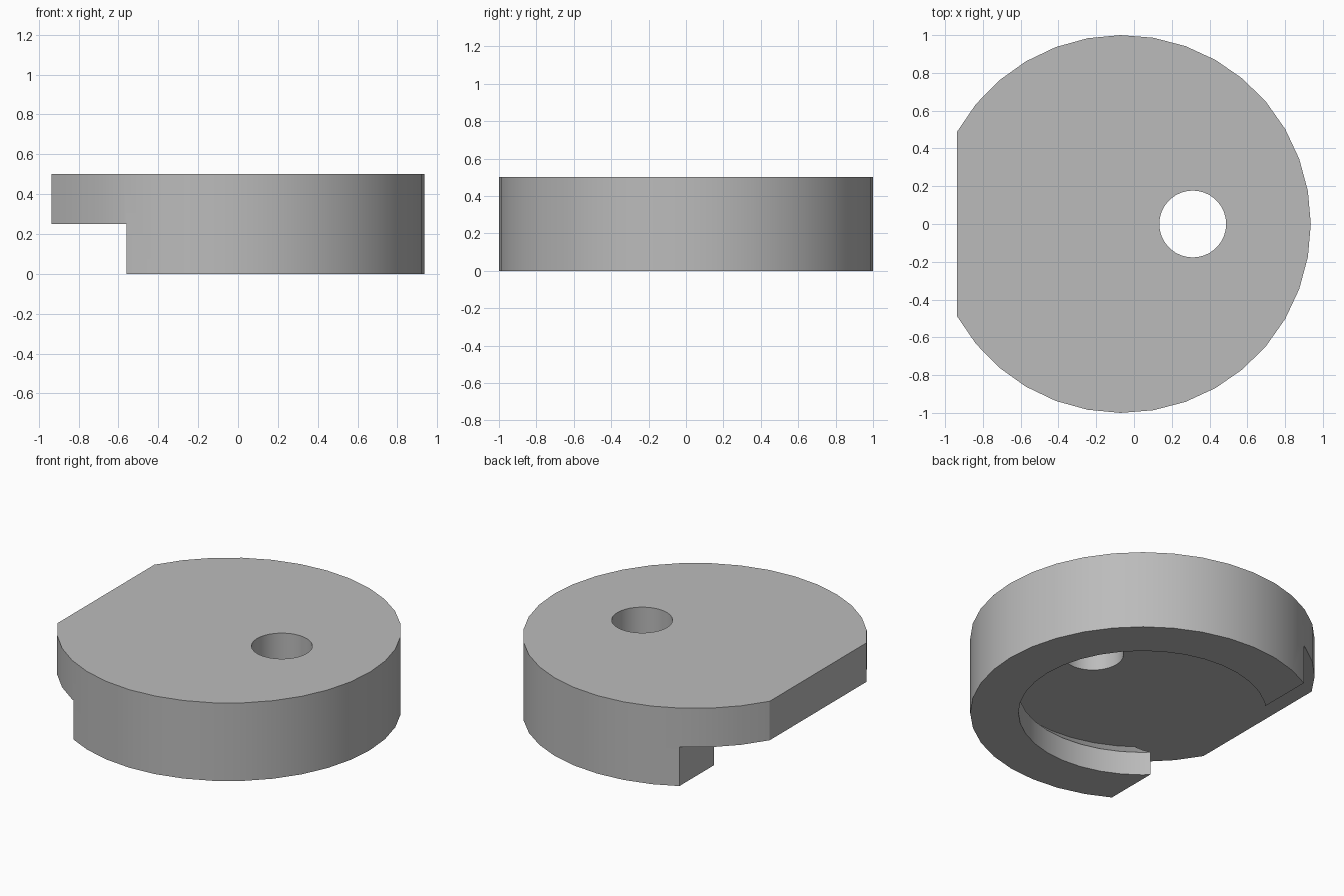
import bpy
import bmesh
from math import cos, sin, pi, acos, radians

cube = bpy.data.objects.get("Cube")
if cube:
    bpy.data.objects.remove(cube, do_unlink=True)

CENTRE_X = -0.064   # axis of the round body
FLAT_X = -0.936     # flat side of the body
NOTCH_X = -0.56     # where the lower rim stops
FLOOR_Z = 0.25      # underside of the plate
HEIGHT = 0.5


def arc(radius, start, end, steps, cx):
    return [(cx + radius * cos(start + (end - start) * i / steps),
             radius * sin(start + (end - start) * i / steps)) for i in range(steps + 1)]


def loft(name, rings):
    """Closed solid from matching rings, each given as (outline, height)."""
    bm = bmesh.new()
    loops = [[bm.verts.new((x, y, z)) for x, y in outline] for outline, z in rings]
    count = len(loops[0])
    for low, high in zip(loops, loops[1:]):
        for i in range(count):
            j = (i + 1) % count
            bm.faces.new((low[i], low[j], high[j], high[i]))
    bm.faces.new(loops[0][::-1])
    bm.faces.new(loops[-1])
    bmesh.ops.recalc_face_normals(bm, faces=bm.faces)
    mesh = bpy.data.meshes.new(name)
    bm.to_mesh(mesh)
    bm.free()
    obj = bpy.data.objects.new(name, mesh)
    bpy.context.collection.objects.link(obj)
    return obj


def circle(radius, cx, steps=36):
    return arc(radius, 0, 2 * pi, steps, cx)[:-1]


# Round body with one flat side
half = acos((FLAT_X - CENTRE_X) / 1.0)
outline = arc(1.0, -half, half, 30, CENTRE_X)
body = loft("disc_body", [(outline, 0), (outline, HEIGHT)])

# Undercut pocket below, open end of the rim, and through hole
pocket = loft("pocket_cutter", [(circle(0.72, CENTRE_X), -0.1), (circle(0.72, CENTRE_X), 0.15),
                                (circle(0.83, CENTRE_X), FLOOR_Z)])
block = [(-2, -2), (NOTCH_X, -2), (NOTCH_X, 2), (-2, 2)]
notch = loft("notch_cutter", [(block, -0.1), (block, FLOOR_Z)])
hole = loft("hole_cutter", [(circle(0.177, 0.311), -0.1), (circle(0.177, 0.311), 0.6)])

bpy.ops.object.select_all(action='DESELECT')
bpy.context.view_layer.objects.active = body
body.select_set(True)
for cutter in (pocket, notch, hole):
    cutter.hide_render = True
    mod = body.modifiers.new(cutter.name, 'BOOLEAN')
    mod.operation = 'DIFFERENCE'
    mod.solver = 'EXACT'
    mod.object = cutter
    bpy.ops.object.modifier_apply(modifier=mod.name)
    bpy.data.objects.remove(cutter, do_unlink=True)

# Plain grey finish, smooth round walls
grey = bpy.data.materials.new("plain_grey")
grey.use_nodes = True
colour = (0.5, 0.5, 0.5, 1)
grey.diffuse_color = colour
grey.node_tree.nodes["Principled BSDF"].inputs["Base Color"].default_value = colour
body.data.materials.clear()
body.data.materials.append(grey)
bpy.ops.object.shade_smooth_by_angle(angle=radians(30))
